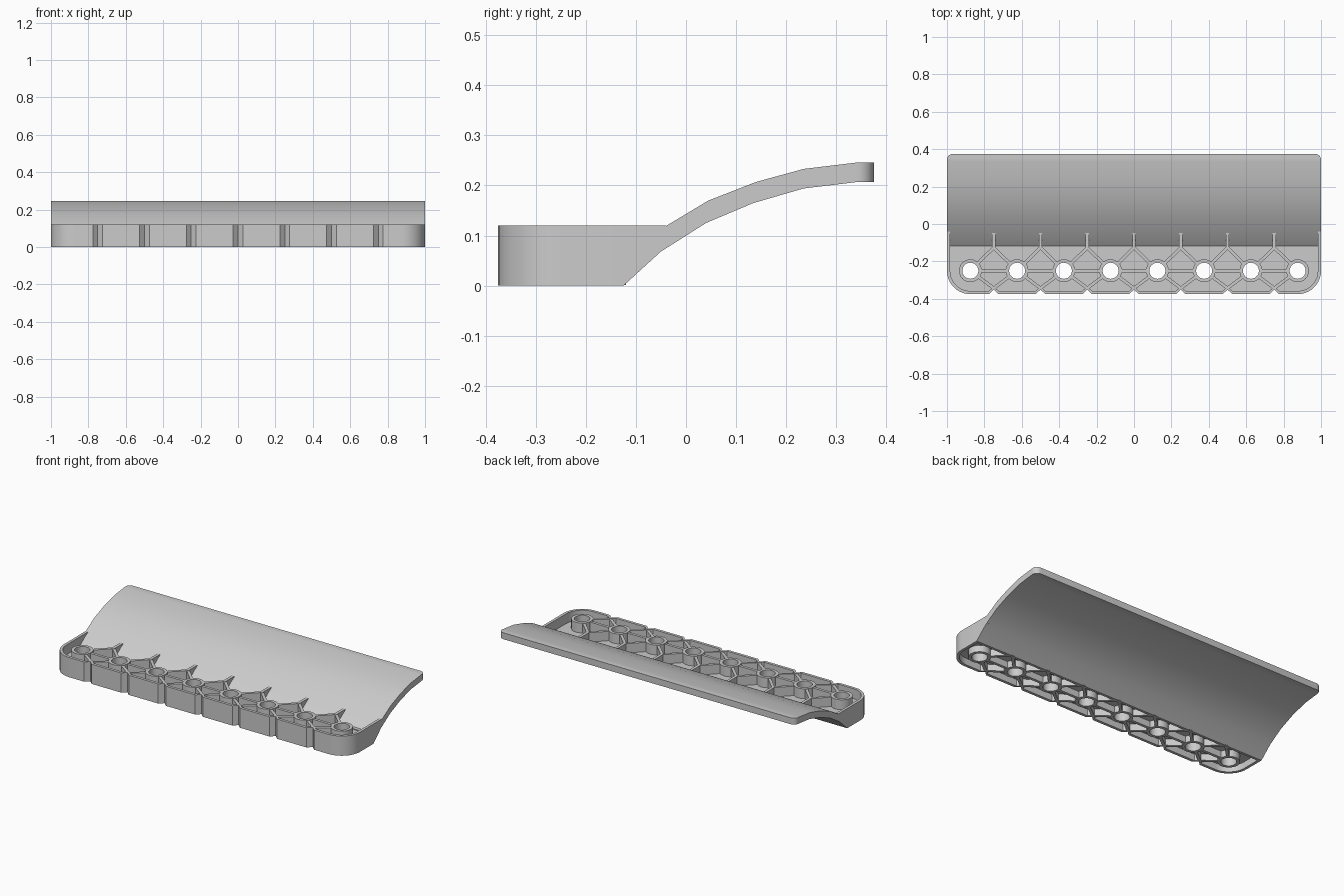
import bpy, bmesh, math
from mathutils import Vector

if "Cube" in bpy.data.objects:
    bpy.data.objects.remove(bpy.data.objects["Cube"])

grey = bpy.data.materials.new("light grey")
grey.diffuse_color = (0.6, 0.6, 0.6, 1)
grey.use_nodes = True
grey.node_tree.nodes["Principled BSDF"].inputs["Base Color"].default_value = grey.diffuse_color

FRONT, AXIS, BACK = -0.375, -0.25, -0.13   # front face, hole line, rear of beam
H = 0.12                                   # beam height
HOLES = [-0.875 + 0.25 * i for i in range(8)]
JOINTS = [-0.75 + 0.25 * i for i in range(7)]


def finish(bm, name):
    bmesh.ops.recalc_face_normals(bm, faces=bm.faces)
    me = bpy.data.meshes.new(name)
    bm.to_mesh(me)
    bm.free()
    ob = bpy.data.objects.new(name, me)
    bpy.context.collection.objects.link(ob)
    me.materials.append(grey)
    smooth(ob)
    return ob


def smooth(ob):
    bpy.ops.object.select_all(action='DESELECT')
    ob.select_set(True)
    bpy.context.view_layer.objects.active = ob
    bpy.ops.object.shade_smooth_by_angle(angle=math.radians(28))


def prism(bm, lower, upper):
    """Solid between two matching rings of points."""
    a = [bm.verts.new(p) for p in lower]
    b = [bm.verts.new(p) for p in upper]
    bm.faces.new(a)
    bm.faces.new(b)
    for i in range(len(a)):
        j = (i + 1) % len(a)
        bm.faces.new((a[i], a[j], b[j], b[i]))


def bar(bm, p, q, width, z0, z1):
    p, q = Vector(p), Vector(q)
    d = (q - p).normalized() * width / 2
    n = Vector((-d.y, d.x))
    ring = [p + n, p - n, q - n, q + n]
    prism(bm, [(v.x, v.y, z0) for v in ring], [(v.x, v.y, z1) for v in ring])


def circle(cx, cy, r, n=24):
    return [(cx + r * math.cos(2 * math.pi * i / n),
             cy + r * math.sin(2 * math.pi * i / n)) for i in range(n)]


def outline(d):
    """Open U-shaped beam outline, moved inward by d, with front notches."""
    r = 0.125 - d
    left = [(-1 + d, y) for y in (-0.04, -0.05, -0.125, BACK)]
    left += [(-0.875 - r * math.cos(a), AXIS - r * math.sin(a))
             for a in (math.pi / 2 * i / 10 for i in range(11))]
    front = []
    for x in JOINTS:
        front += [(x - 0.026, FRONT + d), (x, FRONT + 0.024 + d), (x + 0.026, FRONT + d)]
    return left + front + [(-x, y) for x, y in reversed(left)]


def underside(y):
    if y <= -0.125:
        return 0.0
    if y <= -0.05:
        return (y + 0.125) / 0.075 * 0.068
    return 0.068 + (y + 0.05) * 0.63


# Outer wall of the beam, its rear ends resting on the curved plate
bm = bmesh.new()
rows = []
for (ox, oy), (ix, iy) in zip(outline(0), outline(0.017)):
    rows.append([bm.verts.new(p) for p in ((ox, oy, underside(oy)), (ox, oy, H),
                                           (ix, iy, H), (ix, iy, underside(iy)))])
for r, s in zip(rows, rows[1:]):
    for k in range(4):
        m = (k + 1) % 4
        bm.faces.new((r[k], r[m], s[m], s[k]))
bm.faces.new(rows[0])
bm.faces.new(rows[-1])
finish(bm, "beam_wall")

# Curved plate: paired lower and upper profile points, rear corners rounded
low = [(-0.125, 0), (-0.118, 0.006), (-0.05, 0.068), (0.04, 0.125), (0.135, 0.165), (0.235, 0.194), (0.335, 0.206)]
top = [(-0.14, 0.065), (-0.118, 0.065), (-0.075, 0.098), (0.045, 0.170), (0.14, 0.207), (0.235, 0.233), (0.335, 0.245)]
half = [1.0] * len(low)
for i in range(7):
    a = math.pi / 2 * i / 6
    y = 0.343 + 0.032 * math.sin(a)
    low.append((y, 0.207))
    top.append((y, 0.246))
    half.append(0.968 + 0.032 * math.cos(a))
# square foot of the plate
low.insert(0, (-0.14, 0))
top.insert(0, (-0.14, 0.065))
half.insert(0, 1.0)
top[1] = (-0.13, 0.065)
bm = bmesh.new()
rows = [[bm.verts.new(p) for p in ((-w, *l), (w, *l), (w, *t), (-w, *t))]
        for l, t, w in zip(low, top, half)]
for r, s in zip(rows, rows[1:]):
    for k in range(4):
        m = (k + 1) % 4
        bm.faces.new((r[k], r[m], s[m], s[k]))
bm.faces.new(rows[0])
bm.faces.new(rows[-1])
finish(bm, "curved_plate")

# Thin floor halfway up the beam, pierced by the holes
cu = bpy.data.curves.new("floor_web", 'CURVE')
cu.dimensions = '2D'
cu.fill_mode = 'BOTH'
cu.extrude = 0.01
loops = [[p for p in outline(0.01) if p[1] <= BACK]] + [circle(x, AXIS, 0.05) for x in HOLES]
for pts in loops:
    sp = cu.splines.new('POLY')
    sp.points.add(len(pts) - 1)
    for v, p in zip(sp.points, pts):
        v.co = (p[0], p[1], 0, 1)
    sp.use_cyclic_u = True
web = bpy.data.objects.new("floor_web", cu)
bpy.context.collection.objects.link(web)
web.location.z = 0.05
bpy.ops.object.select_all(action='DESELECT')
web.select_set(True)
bpy.context.view_layer.objects.active = web
bpy.ops.object.convert(target='MESH')
web = bpy.context.object
web.data.materials.clear()
web.data.materials.append(grey)

# Hole sleeves
bm = bmesh.new()
for x in HOLES:
    rings = [[bm.verts.new((px, py, z)) for px, py in circle(x, AXIS, r)]
             for r, z in ((0.061, 0), (0.061, H), (0.043, H), (0.043, 0))]
    for k in range(4):
        a, b = rings[k], rings[(k + 1) % 4]
        for i in range(24):
            j = (i + 1) % 24
            bm.faces.new((a[i], a[j], b[j], b[i]))
finish(bm, "hole_sleeves")

# Crossing ribs between neighbouring sleeves, and fins running onto the plate
bm = bmesh.new()
for x in JOINTS:
    for s in (-1, 1):
        centre = Vector((x + s * 0.125, AXIS))
        for end in ((x, BACK + 0.004), (x, FRONT + 0.032)):
            e = Vector(end)
            bar(bm, centre + (e - centre).normalized() * 0.055, e, 0.017, 0.001, 0.117)
    bar(bm, (x - 0.068, AXIS), (x + 0.068, AXIS), 0.017, 0.001, 0.117)
    fin = [(-0.137, 0.05), (-0.137, 0.118), (-0.047, 0.118), (-0.06, 0.09)]
    prism(bm, [(x - 0.009, *p) for p in fin], [(x + 0.009, *p) for p in fin])
finish(bm, "cross_ribs")
